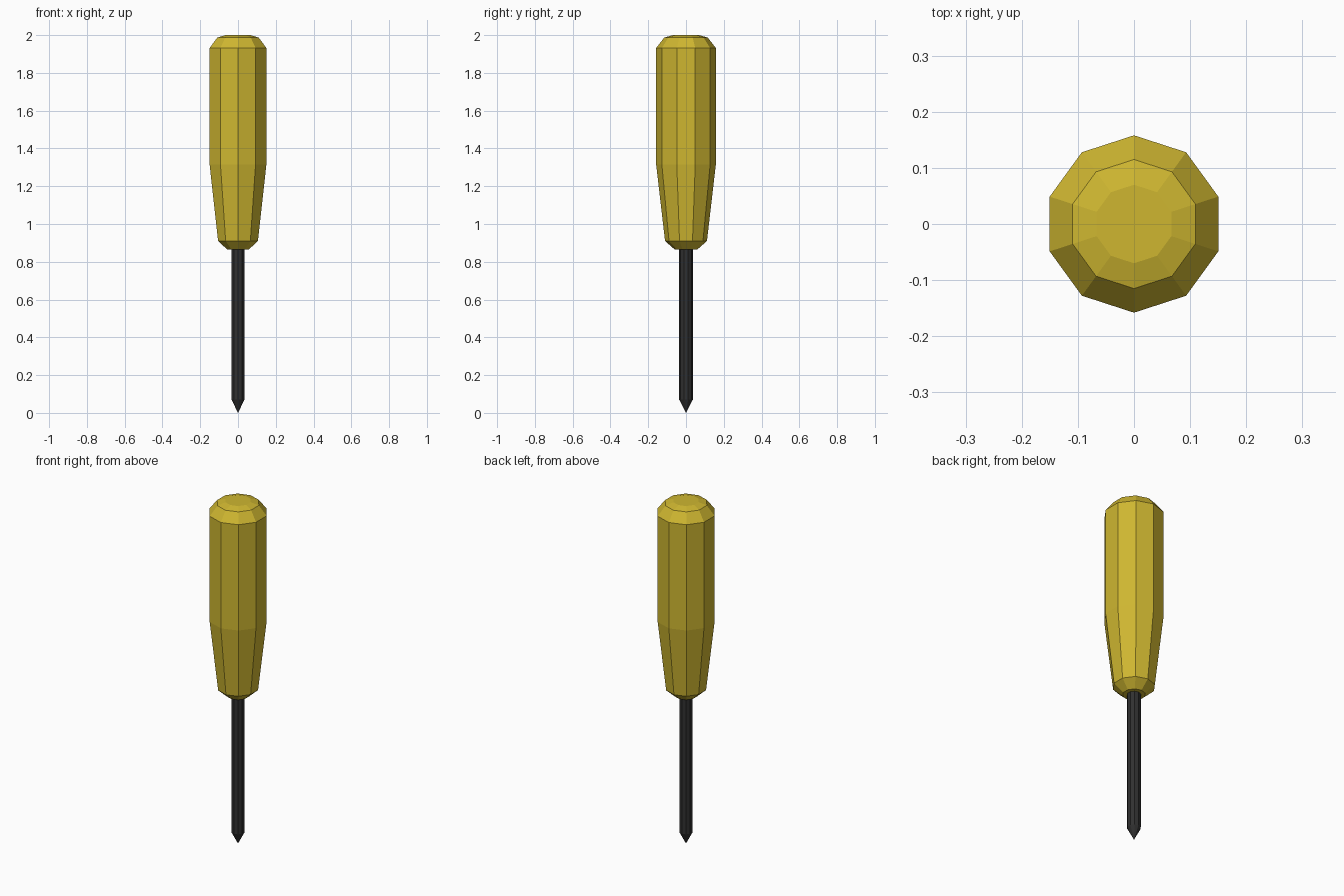
import bpy, math

if "Cube" in bpy.data.objects:
    bpy.data.objects.remove(bpy.data.objects["Cube"])

SIDES = 10


def material(name, color):
    m = bpy.data.materials.new(name)
    m.diffuse_color = color
    m.use_nodes = True
    m.node_tree.nodes["Principled BSDF"].inputs["Base Color"].default_value = m.diffuse_color
    return m


def lathe(name, profile, mat, apex=None):
    """Faceted solid from (radius, z) rings, bottom to top, with a corner on the y axis."""
    verts, faces = [], []
    for r, z in profile:
        for k in range(SIDES):
            a = math.pi / 2 + 2 * math.pi * k / SIDES
            verts.append((r * math.cos(a), r * math.sin(a), z))
    for i in range(len(profile) - 1):
        for k in range(SIDES):
            n = (k + 1) % SIDES
            a, b = i * SIDES, (i + 1) * SIDES
            faces.append((a + k, a + n, b + n, b + k))
    if apex is None:
        faces.append(tuple(reversed(range(SIDES))))
    else:
        verts.append((0, 0, apex))
        for k in range(SIDES):
            faces.append(((k + 1) % SIDES, k, len(verts) - 1))
    top = (len(profile) - 1) * SIDES
    faces.append(tuple(range(top, top + SIDES)))
    mesh = bpy.data.meshes.new(name)
    mesh.from_pydata(verts, [], faces)
    mesh.materials.append(mat)
    obj = bpy.data.objects.new(name, mesh)
    bpy.context.collection.objects.link(obj)
    return obj


yellow = material("yellow_plastic", (0.62, 0.47, 0.03, 1))
steel = material("dark_steel", (0.03, 0.03, 0.03, 1))

# Handle: bevelled collar, taper, straight grip, domed cap
lathe("handle", [(0.06, 0.865), (0.111, 0.91), (0.158, 1.315),
                 (0.158, 1.932), (0.115, 1.987), (0.07, 2.0)], yellow)

# Shaft with pointed tip
lathe("shaft", [(0.036, 0.07), (0.036, 0.88)], steel, apex=0.0)
